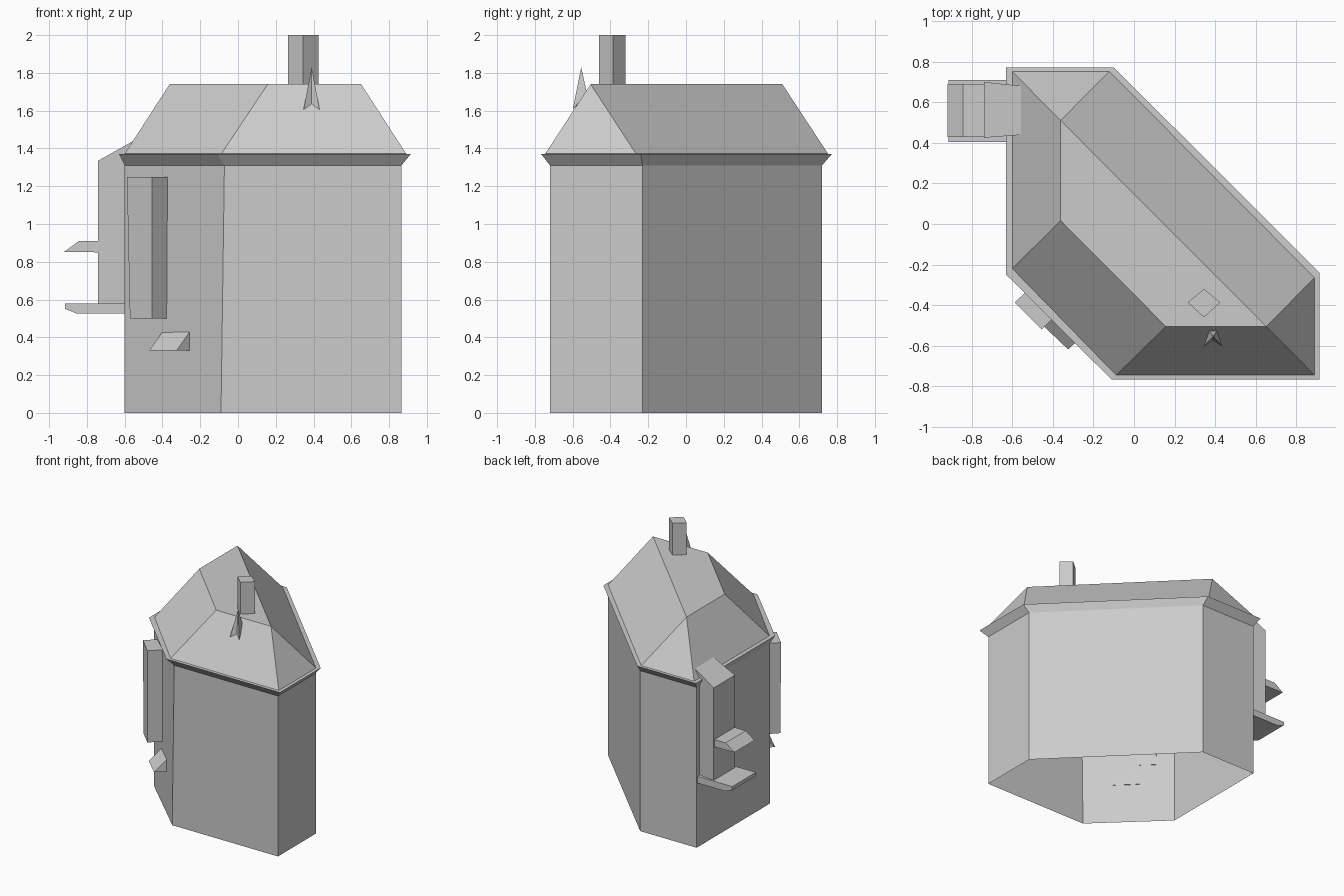
import bpy, bmesh

if "Cube" in bpy.data.objects:
    bpy.data.objects.remove(bpy.data.objects["Cube"])


def loft(name, rings, cap_start=True, cap_end=True):
    """Skin a list of equal-length vertex rings; coincident points are merged."""
    bm = bmesh.new()
    vs = [[bm.verts.new(p) for p in ring] for ring in rings]
    n = len(vs[0])
    for a, b in zip(vs, vs[1:]):
        for i in range(n):
            j = (i + 1) % n
            bm.faces.new((a[i], a[j], b[j], b[i]))
    if cap_start:
        bm.faces.new(vs[0][::-1])
    if cap_end:
        bm.faces.new(vs[-1])
    bmesh.ops.remove_doubles(bm, verts=bm.verts, dist=0.0005)
    bmesh.ops.recalc_face_normals(bm, faces=bm.faces)
    mesh = bpy.data.meshes.new(name)
    bm.to_mesh(mesh)
    bm.free()
    ob = bpy.data.objects.new(name, mesh)
    bpy.context.collection.objects.link(ob)
    return ob


def at_z(points, z):
    return [(x, y, z) for x, y in points]


def side_profile(name, profile, y0, y1):
    """Extrude an x-z profile along y."""
    return loft(name, [[(x, y, z) for x, z in profile] for y in (y0, y1)])


# House shell: six-sided walls, flared eave and hipped roof, open underneath
foot = [(-.60, -.23), (-.09, -.72), (.865, -.72), (.865, -.23), (-.09, .72), (-.60, .72)]
wall_top = [(-.60, -.23), (-.072, -.72)] + foot[2:]
eave = [(-.63, -.25), (-.11, -.767), (.915, -.767), (.915, -.24), (-.10, .772), (-.63, .772)]
roof = [(-.60, -.22), (-.088, -.745), (.89, -.745), (.89, -.265), (-.122, .752), (-.60, .752)]
t0, t1, t2, t3 = (-.362, .017), (.157, -.505), (.652, -.505), (-.362, .51)
loft("house_shell", [at_z(foot, 0), at_z(wall_top, 1.31), at_z(eave, 1.37),
                     at_z(roof, 1.372), at_z([t0, t1, t2, t2, t3, t3], 1.74)],
     cap_start=False)

# Chimney, set diagonally
diamond = [(.265, -.387), (.345, -.46), (.425, -.387), (.345, -.32)]
loft("chimney", [at_z(diamond, 1.735), at_z(diamond, 2.0)])

# Small notched spike on the front roof slope
apex = (.39, -.555, 1.83)
base = [(.347, -.60, 1.605), (.39, -.572, 1.635), (.432, -.60, 1.605),
        (.41, -.525, 1.695), (.37, -.525, 1.695)]
loft("roof_spike", [base, [apex] * 5], cap_end=False)

# Window box on the diagonal wall, slightly wider at the top
loft("window_box", [
    at_z([(-.572, -.402), (-.455, -.52), (-.378, -.437), (-.492, -.323)], .50),
    at_z([(-.588, -.386), (-.455, -.52), (-.37, -.437), (-.50, -.305)], 1.25)])

# Wedge-shaped ledge below the window box
loft("window_ledge", [
    [(-.40, -.41, .33), (-.47, -.48, .33), (-.40, -.41, .43)],
    [(-.255, -.555, .33), (-.325, -.618, .33), (-.255, -.555, .43)]])

# Side bay: shaft with a cap leaning into the roof
loft("side_bay", [
    [(-.74, y0, .56), (-.74, y0, 1.335), (-.55, y1, 1.442), (-.59, y1, 1.31), (-.595, y1, .56)]
    for y0, y1 in ((.425, .44), (.70, .68))])

# Two shelves on the side bay
side_profile("lower_shelf", [(-.595, .525), (-.595, .58), (-.915, .58), (-.915, .55), (-.85, .525)],
             .405, .71)
side_profile("upper_shelf", [(-.735, .85), (-.735, .91), (-.842, .91), (-.92, .853)], .43, .69)
